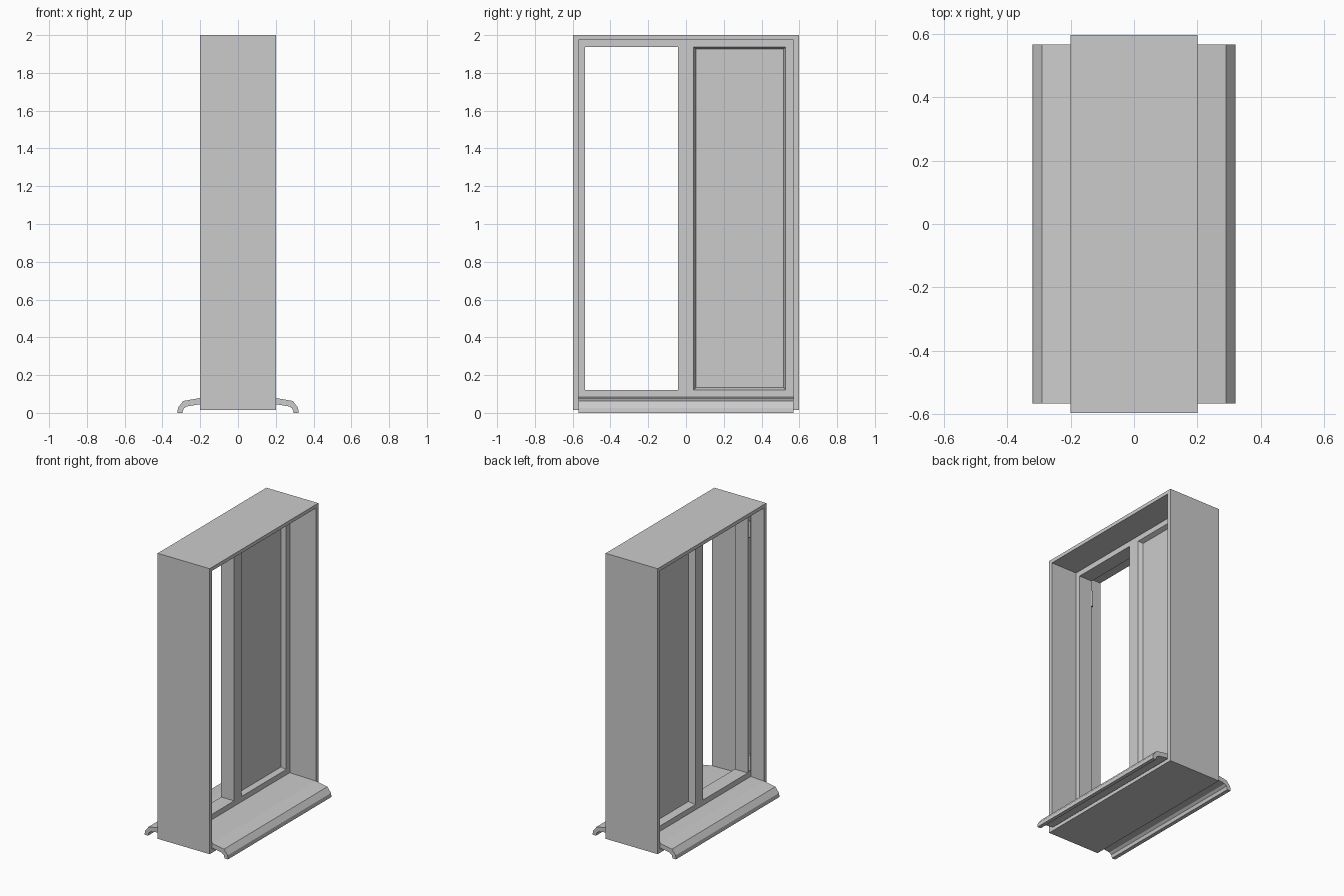
import bpy, bmesh

if "Cube" in bpy.data.objects:
    bpy.data.objects.remove(bpy.data.objects["Cube"])


def finish(name, bm):
    bmesh.ops.recalc_face_normals(bm, faces=bm.faces[:])
    mesh = bpy.data.meshes.new(name)
    bm.to_mesh(mesh)
    bm.free()
    obj = bpy.data.objects.new(name, mesh)
    bpy.context.collection.objects.link(obj)
    return obj


def frame_loft(name, rings):
    """Closed rectangular frame; each ring is (x, y0, y1, z0, z1)."""
    bm = bmesh.new()
    loops = [[bm.verts.new(p) for p in ((x, y0, z0), (x, y1, z0), (x, y1, z1), (x, y0, z1))]
             for x, y0, y1, z0, z1 in rings]
    for a, b in zip(loops, loops[1:] + loops[:1]):
        for i in range(4):
            j = (i + 1) % 4
            bm.faces.new((a[i], a[j], b[j], b[i]))
    return finish(name, bm)


def flat_frame(name, x0, x1, outer, inner):
    return frame_loft(name, [(x0, *outer), (x1, *outer), (x1, *inner), (x0, *inner)])


def box(name, x0, x1, y0, y1, z0, z1):
    bm = bmesh.new()
    bmesh.ops.create_cube(bm, size=1)
    for v in bm.verts:
        v.co = (x1 if v.co.x > 0 else x0, y1 if v.co.y > 0 else y0, z1 if v.co.z > 0 else z0)
    return finish(name, bm)


def extrude_y(name, profile, half):
    bm = bmesh.new()
    a = [bm.verts.new((x, -half, z)) for x, z in profile]
    b = [bm.verts.new((x, half, z)) for x, z in profile]
    bm.faces.new(a)
    bm.faces.new(b[::-1])
    for i in range(len(a)):
        j = (i + 1) % len(a)
        bm.faces.new((a[i], b[i], b[j], a[j]))
    return finish(name, bm)


# Deep outer casing lining the wall opening
flat_frame("casing", -0.2, 0.2, (-0.597, 0.597, 0.015, 2.0), (-0.57, 0.57, 0.04, 1.975))

# Window frame set back inside the casing, with central mullion
FX0, FX1 = -0.1, 0.0
flat_frame("window_frame", FX0, FX1, (-0.57, 0.57, 0.04, 1.975), (-0.536, 0.527, 0.12, 1.938))
box("mullion", FX0, FX1, -0.042, 0.04, 0.12, 1.938)

# Fixed panel on the +y side with sloped beads on both faces
box("fixed_panel", -0.056, -0.03, 0.04, 0.527, 0.12, 1.938)
for name, xf, xp in (("bead_outer", FX1, -0.03), ("bead_inner", FX0, -0.056)):
    o = (0.04, 0.527, 0.12, 1.938)
    i = (0.053, 0.517, 0.135, 1.926)
    frame_loft(name, [(xf, *o), (xp, *i), (xp, *o)])

# Sills with drip lips on both sides
edge = [(0.2, 0.079), (0.29, 0.063), (0.318, 0.027), (0.321, 0.0), (0.295, 0.0),
        (0.288, 0.022), (0.272, 0.034), (0.2, 0.046)]
for name, s, inner in (("sill_outer", 1, 0.0), ("sill_inner", -1, 0.1)):
    profile = [(inner, 0.083)] + edge + [(inner, 0.04)]
    extrude_y(name, [(s * x, z) for x, z in profile], 0.568)

# Hinge barrels on the open side
for name, z in (("hinge_lower", 0.19), ("hinge_upper", 1.815)):
    bpy.ops.mesh.primitive_cylinder_add(vertices=16, radius=0.009, depth=0.11,
                                        location=(-0.107, -0.546, z))
    bpy.context.object.name = name
    bpy.ops.object.shade_smooth_by_angle()
